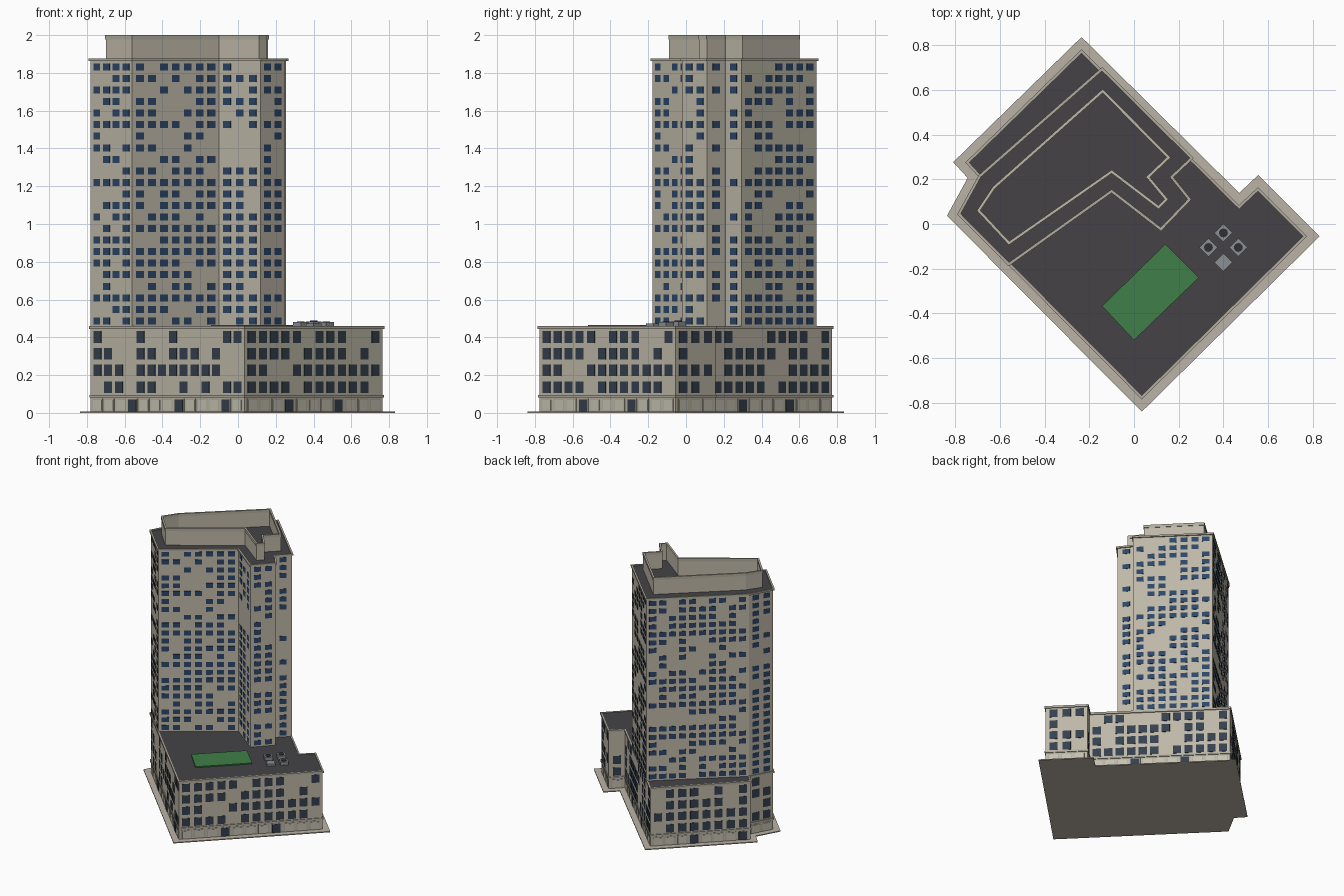
import bpy, bmesh, math, random
from mathutils import Vector

if "Cube" in bpy.data.objects:
    bpy.data.objects.remove(bpy.data.objects["Cube"])

random.seed(7)

def mat(name, r, g, b):
    m = bpy.data.materials.new(name)
    m.diffuse_color = (r, g, b, 1)
    m.use_nodes = True
    m.node_tree.nodes["Principled BSDF"].inputs["Base Color"].default_value = m.diffuse_color
    return m

WALL = mat("stone", 0.52, 0.48, 0.39)
TRIM = mat("trim", 0.44, 0.42, 0.34)
PANEL = mat("shop_panel", 0.56, 0.53, 0.44)
PAVE = mat("paving", 0.50, 0.45, 0.38)
ROOF = mat("roofing", 0.058, 0.055, 0.062)
BLUE = mat("tower_glass", 0.025, 0.06, 0.14)
SLATE = mat("podium_glass", 0.035, 0.05, 0.075)
GREEN = mat("grass", 0.05, 0.21, 0.065)
METAL = mat("metal", 0.26, 0.28, 0.30)
DARK = mat("fan_dark", 0.03, 0.03, 0.035)

def finish(bm, name, material):
    bmesh.ops.recalc_face_normals(bm, faces=bm.faces)
    me = bpy.data.meshes.new(name)
    bm.to_mesh(me)
    bm.free()
    me.materials.append(material)
    ob = bpy.data.objects.new(name, me)
    bpy.context.collection.objects.link(ob)
    return ob

def offset(poly, d):
    """Mitred offset of a counter-clockwise outline, outward for d > 0."""
    out = []
    for i, p in enumerate(poly):
        a, p, b = Vector(poly[i - 1]), Vector(p), Vector(poly[(i + 1) % len(poly)])
        e, f = (p - a).normalized(), (b - p).normalized()
        n, m = Vector((e.y, -e.x)), Vector((f.y, -f.x))
        out.append(tuple(p + (n + m) * d / (1 + n.dot(m))))
    return out

def prism(name, poly, z0, z1, material):
    bm = bmesh.new()
    lo = [bm.verts.new((x, y, z0)) for x, y in poly]
    hi = [bm.verts.new((x, y, z1)) for x, y in poly]
    bm.faces.new(lo[::-1])
    bm.faces.new(hi)
    for i in range(len(poly)):
        j = (i + 1) % len(poly)
        bm.faces.new((lo[i], lo[j], hi[j], hi[i]))
    return finish(bm, name, material)

def ring(name, poly, d_out, d_in, z0, z1, material):
    bm = bmesh.new()
    o, n = offset(poly, d_out), offset(poly, d_in)
    loops = [[bm.verts.new((x, y, z)) for x, y in p]
             for p, z in ((o, z0), (o, z1), (n, z1), (n, z0))]
    for k in range(4):
        a, b = loops[k], loops[(k + 1) % 4]
        for i in range(len(poly)):
            j = (i + 1) % len(poly)
            bm.faces.new((a[i], a[j], b[j], b[i]))
    return finish(bm, name, material)

def box(bm, c, d, w, t, z0, z1):
    """Box centred at c in plan, width w along d, thickness t across it."""
    n = Vector((d.y, -d.x))
    v = [bm.verts.new((*(c + d * sx * w / 2 + n * sy * t / 2), z))
         for z in (z0, z1) for sx, sy in ((-1, -1), (1, -1), (1, 1), (-1, 1))]
    for q in ((3, 2, 1, 0), (4, 5, 6, 7), (0, 1, 5, 4), (1, 2, 6, 5), (2, 3, 7, 6), (3, 0, 4, 7)):
        bm.faces.new([v[i] for i in q])

def bays(poly, pitch, margin):
    """Evenly spaced bay centres along every wall of the outline."""
    for i, p in enumerate(poly):
        p, q = Vector(p), Vector(poly[(i + 1) % len(poly)])
        length = (q - p).length
        n = max(1, round((length - 2 * margin) / pitch))
        for k in range(n):
            yield p + (q - p).normalized() * (margin + (length - 2 * margin) * (k + .5) / n), (q - p).normalized(), k

def windows(name, poly, pitch, w, h, rows, keep, material):
    bm = bmesh.new()
    density = [min(1, max(.35, random.gauss(keep, .15))) for _ in rows]
    for c, d, k in bays(poly, pitch, .01):
        for z, dens in zip(rows, density):
            if random.random() < dens:
                box(bm, c, d, w, .004, z - h / 2, z + h / 2)
    return finish(bm, name, material)

# Outlines, counter-clockwise
podium = [(.035, -.775), (.765, -.055), (.555, .155), (.47, .075),
          (-.235, .772), (-.745, .275), (-.688, .213), (-.78, .045)]
tower = [(-.56, -.177), (-.10, .15), (.12, -.02), (.245, .11), (.165, .21),
         (.255, .295), (-.143, .69), (-.688, .213), (-.78, .045)]
crown = [(-.56, -.09), (-.10, .23), (.11, .07), (.15, .11), (.067, .21),
         (.16, .298), (-.14, .60), (-.63, .165), (-.70, .06)]

# Paving and podium
prism("pavement", offset(podium, .046), 0, .007, PAVE)
prism("podium_walls", podium, .007, .45, WALL)
prism("podium_roof", offset(podium, -.004), .45, .456, ROOF)
ring("podium_cornice", podium, .007, -.004, .444, .46, TRIM)
ring("podium_belt", podium, .006, -.002, .082, .096, TRIM)
windows("podium_windows", podium, .083, .058, .062, [.135, .225, .313, .402], .72, SLATE)

# Street level: framed panels with occasional doors
frames, panels, doors = bmesh.new(), bmesh.new(), bmesh.new()
for c, d, k in bays(podium, .088, .01):
    box(frames, c, d, .076, .004, .007, .077)
    if k % 4 == 3:
        box(doors, c, d, .06, .008, .007, .072)
    else:
        box(panels, c, d, .064, .008, .012, .068)
finish(frames, "shop_frames", TRIM)
finish(panels, "shop_panels", PANEL)
finish(doors, "street_doors", SLATE)

# Tower
prism("tower_walls", tower, .45, 1.862, WALL)
prism("tower_roof", offset(tower, -.003), 1.862, 1.868, ROOF)
ring("tower_cornice", tower, .009, -.004, 1.862, 1.875, TRIM)
windows("tower_windows", tower, .074, .05, .037,
        [.487 + .0611 * i for i in range(23)], .68, BLUE)

# Open crown screen on the tower roof
ring("crown_screen", crown, 0, -.008, 1.866, 2.0, WALL)
ring("crown_lip", crown, .003, -.010, 1.978, 2.0, TRIM)

# Roof garden and cooling units
prism("roof_lawn", [(-.143, -.367), (0, -.52), (.29, -.24), (.14, -.09)], .454, .464, GREEN)
units, fans = bmesh.new(), bmesh.new()
diag = Vector((1, 1)).normalized()
for x, y, top in ((.40, -.04, .485), (.333, -.105, .48), (.467, -.105, .48), (.40, -.172, .472)):
    box(units, Vector((x, y)), diag, .058, .058, .455, top)
    if top > .475:
        r = bmesh.ops.create_cone(fans, cap_ends=True, segments=12, radius1=.02, radius2=.02, depth=.006)
        bmesh.ops.translate(fans, verts=r["verts"], vec=(x, y, top + .001))
finish(units, "cooling_units", METAL)
finish(fans, "cooling_fans", DARK)
